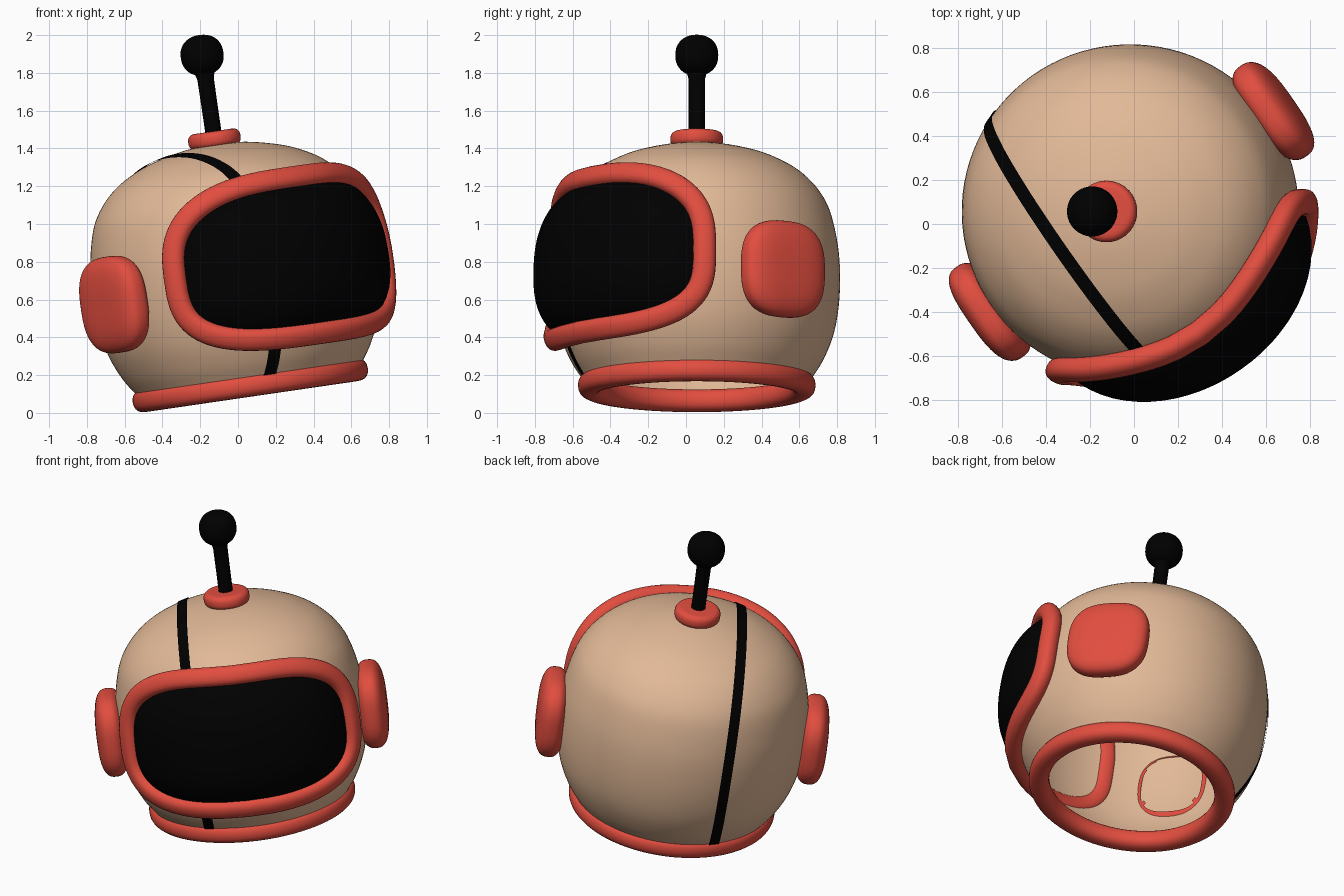
import bpy, bmesh
from math import sin, cos, pi, radians, hypot
from mathutils import Matrix, Vector

if "Cube" in bpy.data.objects:
    bpy.data.objects.remove(bpy.data.objects["Cube"])

# Whole helmet is turned and tipped sideways about the centre of the neck ring
POSE = (Matrix.Translation((0.065, 0.057, 0.146)) @ Matrix.Rotation(radians(-8.3), 4, 'Y')
        @ Matrix.Rotation(radians(35), 4, 'Z'))


def material(name, rgb):
    m = bpy.data.materials.new(name)
    m.diffuse_color = (*rgb, 1)
    m.use_nodes = True
    m.node_tree.nodes["Principled BSDF"].inputs["Base Color"].default_value = m.diffuse_color
    return m


TAN = material("tan", (0.76, 0.485, 0.31))
RED = material("red", (0.76, 0.075, 0.05))
BLACK = material("black", (0, 0, 0))


def finish(name, bm, mat):
    bmesh.ops.recalc_face_normals(bm, faces=bm.faces)
    me = bpy.data.meshes.new(name)
    bm.to_mesh(me)
    bm.free()
    me.materials.append(mat)
    me.shade_smooth()
    ob = bpy.data.objects.new(name, me)
    bpy.context.collection.objects.link(ob)
    ob.matrix_world = POSE
    return ob


def spline(pts, steps=5):
    """Catmull-Rom through (radius, height) points."""
    p = [Vector(q) for q in pts]
    p = [2 * p[0] - p[1]] + p + [2 * p[-1] - p[-2]]
    out = []
    for a, b, c, d in zip(p, p[1:], p[2:], p[3:]):
        for i in range(steps):
            t = i / steps
            out.append(0.5 * (2 * b + (c - a) * t + (2 * a - 5 * b + 4 * c - d) * t * t
                              + (3 * b - a - 3 * c + d) * t ** 3))
    return out + [p[-2]]


def lathe(profile, n=96, closed=False):
    bm = bmesh.new()
    rings = [[bm.verts.new((r * cos(2 * pi * k / n), r * sin(2 * pi * k / n), z)) for k in range(n)]
             for r, z in profile]
    for a, b in zip(rings, rings[1:] + (rings[:1] if closed else [])):
        for k in range(n):
            bm.faces.new((a[k], a[k - 1], b[k - 1], b[k]))
    bmesh.ops.remove_doubles(bm, verts=bm.verts, dist=1e-5)
    return bm


PROFILE = spline([(0.60, 0.03), (0.665, 0.13), (0.72, 0.26), (0.75, 0.41), (0.759, 0.58), (0.747, 0.75),
                  (0.705, 0.93), (0.645, 1.04), (0.56, 1.128), (0.46, 1.19), (0.34, 1.239), (0.16, 1.28), (0, 1.289)])


def shell_radius(w):
    for a, b in zip(PROFILE, PROFILE[1:]):
        if a.y <= w <= b.y:
            return a.x + (b.x - a.x) * (w - a.y) / (b.y - a.y)
    return 0.6


def power(v, e):
    return abs(v) ** e * (1 if v >= 0 else -1)


# Shell, open at the neck
finish("shell", lathe(PROFILE), TAN)

# Off-centre stripe: a slice of the shell pushed slightly outwards
bm = lathe(PROFILE)
for x, side in ((-0.295, -1), (-0.233, 1)):
    bmesh.ops.bisect_plane(bm, geom=bm.verts[:] + bm.edges[:] + bm.faces[:], plane_co=(x, 0, 0.6),
                           plane_no=(side, 0, side * 0.02), clear_outer=True)
mid = Vector((0, 0, 0.6))
for v in bm.verts:
    v.co += (v.co - mid).normalized() * 0.006
finish("stripe", bm, BLACK)

# Neck ring
circle = [(cos(2 * pi * i / 20), sin(2 * pi * i / 20)) for i in range(20)]
finish("neck_ring", lathe([(0.567 + 0.062 * power(c, 0.85), 0.06 * power(s, 0.85)) for c, s in circle],
                          closed=True), RED)


# Visor outline: rounded rectangle with an arched top, wrapped round the shell
def visor_point(t, s, bulge):
    a = radians(58) * s * power(cos(t), 0.6)
    w = 0.613 + 0.38 * s * power(sin(t), 0.6)
    if sin(t) > 0:
        w += 0.05 * s * sin(t) ** 2
    r = shell_radius(w) + 0.012 + bulge * (1 - s ** 4)
    return Vector((r * sin(a), -r * cos(a), w))


N = 96
bm = bmesh.new()
rings = [[bm.verts.new(visor_point(2 * pi * k / N, j / 16, 0.105)) for k in range(N)] for j in range(1, 17)]
bm.faces.new(rings[0])
for a, b in zip(rings, rings[1:]):
    for k in range(N):
        bm.faces.new((a[k], a[k - 1], b[k - 1], b[k]))
finish("visor", bm, BLACK)

# Visor frame: slightly flattened tube swept along the outline, sitting on the shell
path = [visor_point(2 * pi * k / N, 1, 0) for k in range(N)]
bm = bmesh.new()
rings = []
for k, p in enumerate(path):
    tangent = (path[(k + 1) % N] - path[k - 1]).normalized()
    out = Vector((p.x, p.y, (p.z - 0.6) * 0.8))
    out = (out - tangent * out.dot(tangent)).normalized()
    across = tangent.cross(out)
    rings.append([bm.verts.new(p + out * (0.025 + 0.053 * power(s, 0.85)) + across * 0.061 * power(c, 0.85))
                  for c, s in circle])
for k in range(N):
    a, b = rings[k - 1], rings[k]
    for i in range(20):
        bm.faces.new((a[i - 1], a[i], b[i], b[i - 1]))
finish("visor_frame", bm, RED)

# Ear pads: rounded cushions, trimmed where they would show inside the shell
for name, side in (("right_ear_pad", -1), ("left_ear_pad", 1)):
    bm = bmesh.new()
    bmesh.ops.create_uvsphere(bm, u_segments=64, v_segments=32, radius=1)
    for v in bm.verts:
        x, y, z = v.co
        c = hypot(x, y)
        grow = c ** 0.62
        v.co = (side * (0.795 + 0.093 * power(z, 0.75)),
                0.252 * grow * power(x / c, 0.73) if c > 1e-4 else 0,
                0.527 + (0.257 * grow * power(y / c, 0.73) if c > 1e-4 else 0))
    hidden = [v for v in bm.verts if hypot(v.co.x, v.co.y) < shell_radius(v.co.z) - 0.02]
    bmesh.ops.delete(bm, geom=hidden, context='VERTS')
    finish(name, bm, RED)

# Antenna: collar, stick and ball
half_turn = [-pi / 2 + pi * i / 20 for i in range(21)]
collar = [(0, 1.272)] + [(0.095 + 0.045 * power(cos(t), 0.8), 1.316 + 0.043 * power(sin(t), 0.8))
                         for t in half_turn] + [(0, 1.359)]
finish("antenna_collar", lathe(collar, 48), RED)
finish("antenna_stick", lathe([(0.043, 1.34), (0.043, 1.5), (0.044, 1.64), (0.058, 1.69)], 32), BLACK)
ball = [(0.114 * power(cos(t), 0.9), 1.766 + 0.108 * power(sin(t), 0.9)) for t in half_turn]
finish("antenna_ball", lathe(ball, 48), BLACK)
